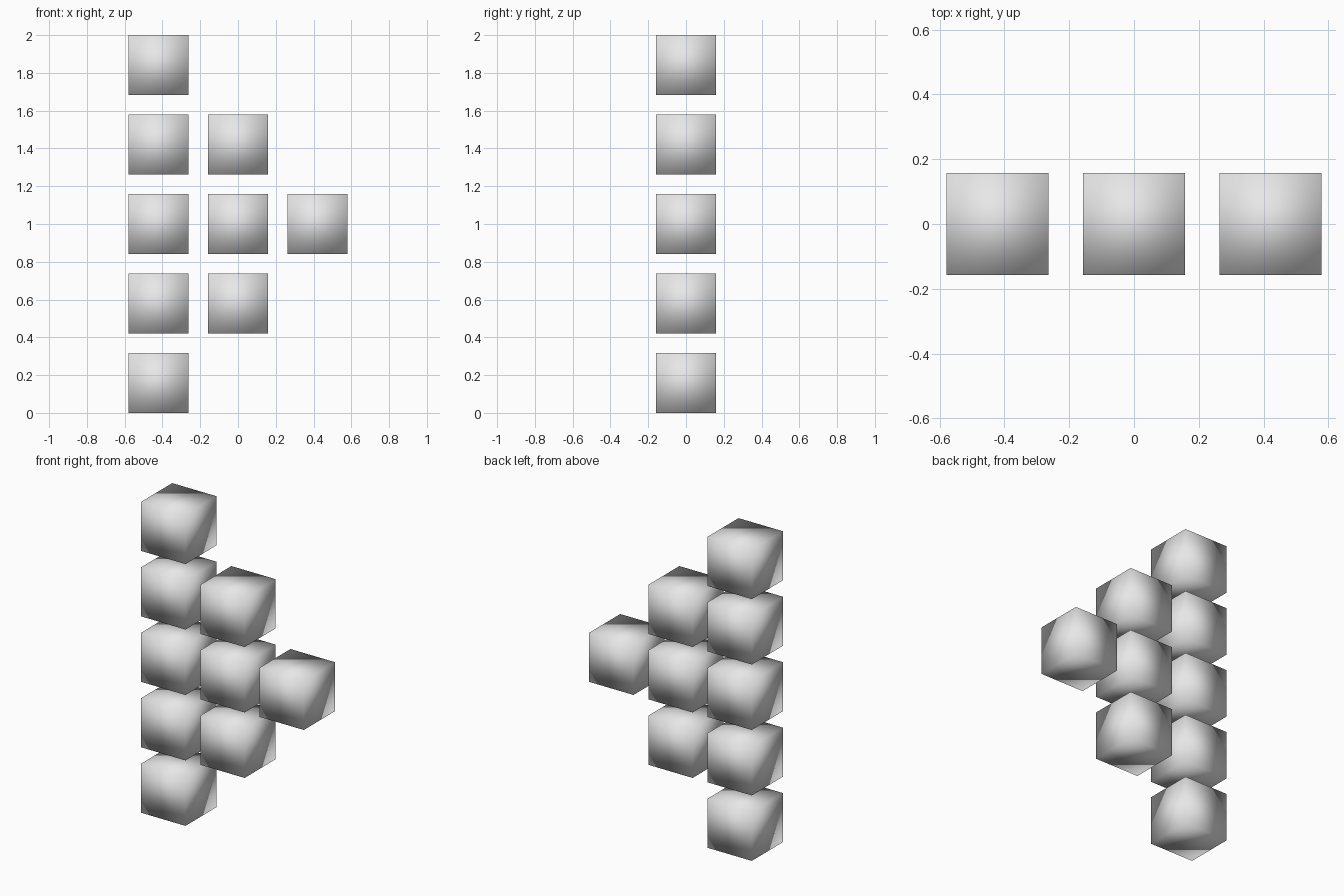
import bpy
import bmesh

default_cube = bpy.data.objects.get("Cube")
if default_cube:
    bpy.data.objects.remove(default_cube, do_unlink=True)

# Cubes are three quarters of the grid spacing; five rows span 2 units
PITCH = 2 / 4.75
SIZE = PITCH * 0.75
COLUMN_HEIGHTS = (5, 3, 1)

# Single plain grey
grey = bpy.data.materials.new("light_grey")
grey.use_nodes = True
colour = (0.8, 0.8, 0.8, 1)
grey.diffuse_color = colour
grey.node_tree.nodes["Principled BSDF"].inputs["Base Color"].default_value = colour

# One shared cube with soft shading carried across its edges
mesh = bpy.data.meshes.new("soft_cube")
bm = bmesh.new()
bmesh.ops.create_cube(bm, size=SIZE)
for face in bm.faces:
    face.smooth = True
bm.to_mesh(mesh)
bm.free()
mesh.materials.append(grey)

# Columns shrink towards the model's left, forming a sideways triangle
for col, count in enumerate(COLUMN_HEIGHTS):
    for row in range(count):
        cube = bpy.data.objects.new(f"cube_column_{col + 1}_row_{row + 1}", mesh)
        cube.location = ((col - 1) * PITCH, 0, 1 + (row - (count - 1) / 2) * PITCH)
        bpy.context.collection.objects.link(cube)
